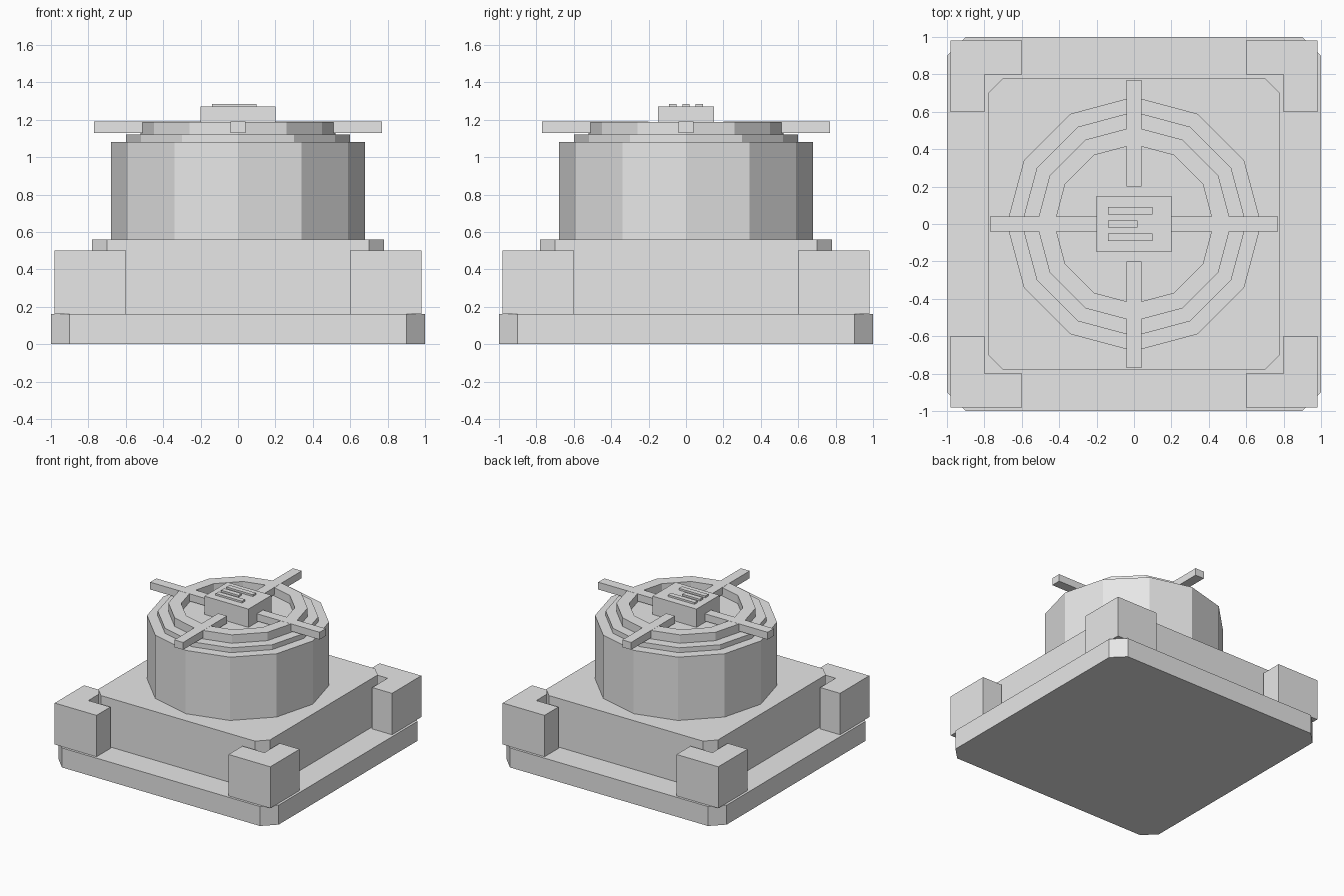
import bpy
import bmesh
from math import cos, sin, tau

old = bpy.data.objects.get("Cube")
if old:
    bpy.data.objects.remove(old, do_unlink=True)

grey = bpy.data.materials.new("plain grey")
grey.use_nodes = True
grey.diffuse_color = (0.8, 0.8, 0.8, 1)
grey.node_tree.nodes["Principled BSDF"].inputs["Base Color"].default_value = (0.8, 0.8, 0.8, 1)


def finish(name, bm):
    bmesh.ops.recalc_face_normals(bm, faces=bm.faces)
    mesh = bpy.data.meshes.new(name)
    bm.to_mesh(mesh)
    bm.free()
    mesh.materials.append(grey)
    obj = bpy.data.objects.new(name, mesh)
    bpy.context.collection.objects.link(obj)
    return obj


def prism(name, outline, z0, z1):
    """Extrude a flat outline from z0 up to z1."""
    bm = bmesh.new()
    face = bm.faces.new([bm.verts.new((x, y, z0)) for x, y in outline])
    top = bmesh.ops.extrude_face_region(bm, geom=[face], use_keep_orig=True)["geom"]
    bmesh.ops.translate(bm, vec=(0, 0, z1 - z0),
                        verts=[v for v in top if isinstance(v, bmesh.types.BMVert)])
    return finish(name, bm)


def box(name, x0, x1, y0, y1, z0, z1):
    return prism(name, [(x0, y0), (x1, y0), (x1, y1), (x0, y1)], z0, z1)


def chamfered_square(half, cut):
    a = half - cut
    return [(half, -a), (half, a), (a, half), (-a, half),
            (-half, a), (-half, -a), (-a, -half), (a, -half)]


def circle(r, sides=12):
    return [(r * cos(tau * i / sides), r * sin(tau * i / sides)) for i in range(sides)]


def ring(name, r_out, r_in, z0, z1):
    """Square-section ring, closed all round."""
    bm = bmesh.new()
    loops = [[bm.verts.new((x, y, z)) for x, y in circle(r)]
             for r, z in ((r_out, z0), (r_out, z1), (r_in, z1), (r_in, z0))]
    for k, a in enumerate(loops):
        b = loops[(k + 1) % len(loops)]
        for i in range(len(a)):
            j = (i + 1) % len(a)
            bm.faces.new((a[i], a[j], b[j], b[i]))
    return finish(name, bm)


# Stepped base
prism("base_plate", chamfered_square(1, 0.1), 0, 0.16)
prism("upper_plinth", chamfered_square(0.78, 0.08), 0.16, 0.56)

# L-shaped corner guards
guard = [(0.6, 0.8), (0.8, 0.8), (0.8, 0.6), (0.98, 0.6), (0.98, 0.98), (0.6, 0.98)]
for side, sx in (("left", 1), ("right", -1)):
    for end, sy in (("front", -1), ("back", 1)):
        prism(f"corner_guard_{end}_{side}", [(x * sx, y * sy) for x, y in guard], 0.16, 0.5)

# Drum with a stepped lid and raised rim
prism("drum", circle(0.68), 0.56, 1.08)
prism("lid_step", circle(0.6), 1.08, 1.12)
ring("lid_rim", 0.52, 0.425, 1.12, 1.189)

# Four spokes over the rim
for name, angle in (("left", 0), ("back", 1), ("right", 2), ("front", 3)):
    spoke = box(f"spoke_{name}", 0.2, 0.77, -0.04, 0.04, 1.13, 1.19)
    spoke.rotation_euler.z = angle * tau / 4

# Central block with three raised ridges
box("hub_block", -0.2, 0.2, -0.15, 0.15, 1.12, 1.27)
for name, y, x1 in (("front", -0.07, 0.1), ("middle", 0, 0.02), ("back", 0.07, 0.1)):
    box(f"hub_ridge_{name}", -0.14, x1, y - 0.02, y + 0.02, 1.27, 1.285)
